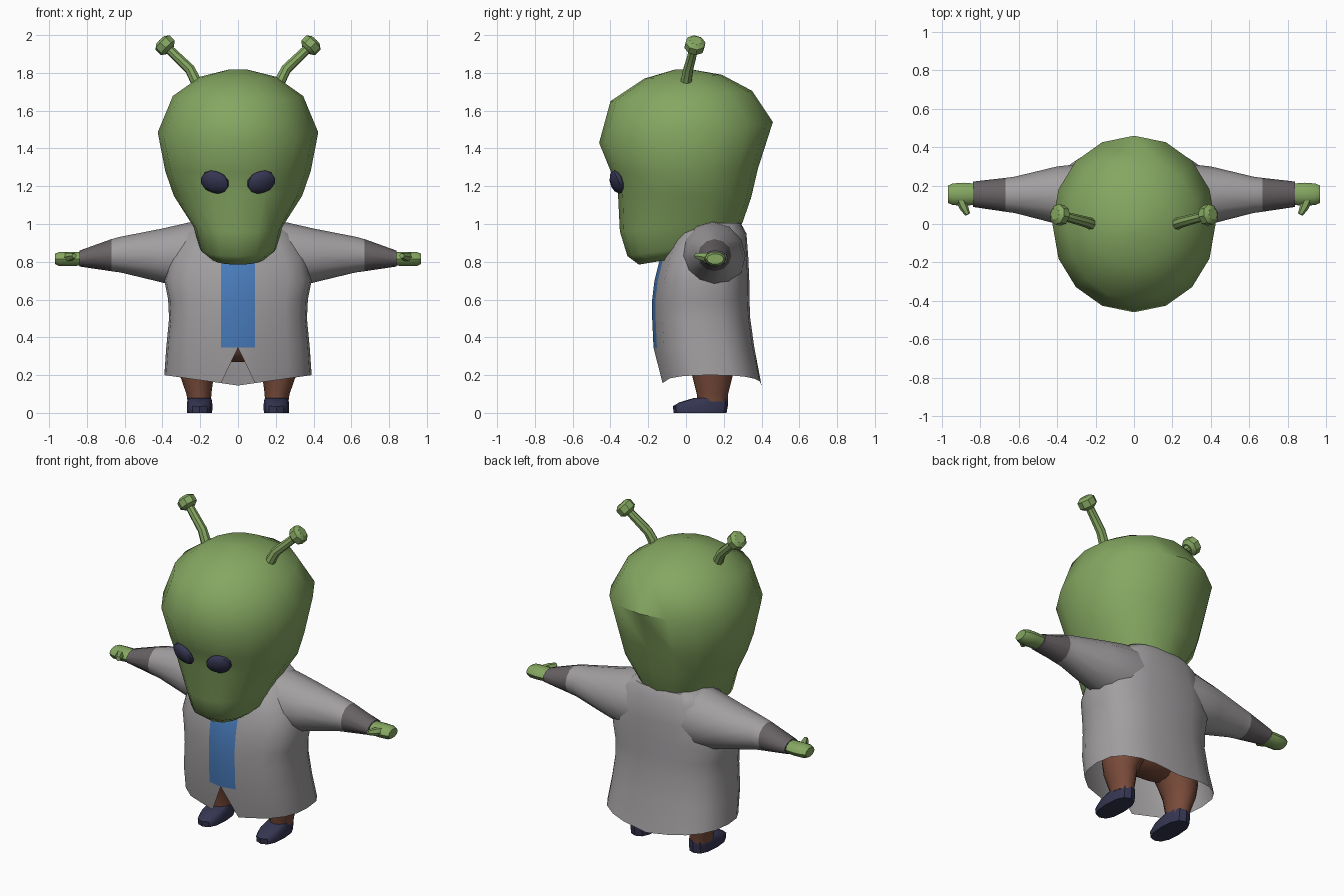
import bpy, bmesh, math
from mathutils import Vector, Matrix

if "Cube" in bpy.data.objects:
    bpy.data.objects.remove(bpy.data.objects["Cube"])


def material(name, rgb):
    m = bpy.data.materials.new(name)
    m.diffuse_color = (*rgb, 1)
    m.use_nodes = True
    m.node_tree.nodes["Principled BSDF"].inputs["Base Color"].default_value = m.diffuse_color
    return m


GREEN = material("green skin", (0.235, 0.385, 0.12))
GREY = material("grey cloth", (0.36, 0.345, 0.355))
DARK = material("dark grey cuff", (0.135, 0.12, 0.125))
BLUE = material("blue shirt", (0.065, 0.20, 0.50))
BROWN = material("brown trousers", (0.19, 0.07, 0.042))
NAVY = material("dark navy", (0.036, 0.036, 0.085))


def finish(name, bm, mats, angle=40):
    bmesh.ops.remove_doubles(bm, verts=bm.verts, dist=0.0005)
    bmesh.ops.recalc_face_normals(bm, faces=bm.faces)
    me = bpy.data.meshes.new(name)
    bm.to_mesh(me)
    bm.free()
    for m in mats:
        me.materials.append(m)
    ob = bpy.data.objects.new(name, me)
    bpy.context.collection.objects.link(ob)
    bpy.ops.object.select_all(action='DESELECT')
    ob.select_set(True)
    bpy.context.view_layer.objects.active = ob
    bpy.ops.object.shade_smooth_by_angle(angle=math.radians(angle))
    return ob


def loft(rings, start=True, end=True, bm=None):
    """Skin a list of closed rings, optionally capping both ends."""
    bm = bm or bmesh.new()
    vs = [[bm.verts.new(p) for p in r] for r in rings]
    n = len(rings[0])
    for a, b in zip(vs, vs[1:]):
        for i in range(n):
            j = (i + 1) % n
            bm.faces.new((a[i], a[j], b[j], b[i]))
    if start:
        bm.faces.new(vs[0][::-1])
    if end:
        bm.faces.new(vs[-1])
    return bm


def spow(v, e):
    return math.copysign(abs(v) ** e, v)


def flat_ring(yf, zf, yb, zb, rx, cx=0, n=16, p=2.0, angles=None):
    """Horizontal superellipse that may tilt from front (yf, zf) to back (yb, zb)."""
    out = []
    for a in angles or [360 * i / n for i in range(n)]:
        a = math.radians(a)
        t = (1 - spow(math.cos(a), 2 / p)) / 2
        out.append(Vector((cx + rx * spow(math.sin(a), 2 / p),
                           yf + (yb - yf) * t, zf + (zb - zf) * t)))
    return out


def side_ring(s, x, y, z, ry, rz, n=12):
    """Vertical ellipse across an arm."""
    return [Vector((s * x, y + ry * math.cos(2 * math.pi * i / n),
                    z + rz * math.sin(2 * math.pi * i / n))) for i in range(n)]


def tube(points, n=8, bm=None):
    """Tube through (point, radius) pairs."""
    pts = [Vector(p) for p, _ in points]
    rings = []
    for i, (_, r) in enumerate(points):
        d = (pts[min(i + 1, len(pts) - 1)] - pts[max(i - 1, 0)]).normalized()
        q = d.to_track_quat('Z', 'Y')
        rings.append([pts[i] + q @ Vector((r * math.cos(2 * math.pi * k / n),
                                           r * math.sin(2 * math.pi * k / n), 0)) for k in range(n)])
    return loft(rings, bm=bm)


# Head: tilted rings from crown to chin
head = [(-0.06, 1.817, 0.03, 1.818, 0.05, 2), (-0.22, 1.77, 0.19, 1.79, 0.20, 2),
        (-0.40, 1.65, 0.35, 1.705, 0.345, 2), (-0.46, 1.43, 0.46, 1.54, 0.425, 2.05),
        (-0.395, 1.27, 0.38, 1.29, 0.385, 2.1), (-0.36, 1.16, 0.345, 1.14, 0.34, 2.2),
        (-0.35, 0.96, 0.30, 1.01, 0.235, 2.4), (-0.31, 0.83, 0.26, 0.92, 0.205, 2.5),
        (-0.25, 0.785, 0.20, 0.86, 0.14, 2.3)]
finish("head", loft([flat_ring(*r[:5], p=r[5]) for r in head]), [GREEN], 50)

# Coat body, with the shirt strip and the split hem in front
half = [14, 38, 58, 75, 90, 108, 126, 145, 162]
ANG = [0] + half + [180] + [360 - a for a in half[::-1]]
body = [(0.15, -0.13, 0.40, 0.39), (0.345, -0.16, 0.362, 0.38), (0.50, -0.167, 0.34, 0.365),
        (0.60, -0.167, 0.336, 0.37), (0.70, -0.155, 0.335, 0.39), (0.82, -0.125, 0.33, 0.365),
        (0.95, -0.06, 0.32, 0.29), (1.005, 0.05, 0.29, 0.22)]
rings = []
for k, (z, yf, yb, rx) in enumerate(body):
    r = flat_ring(yf, z, yb, z, rx, p=2.6, angles=ANG)
    r[1].x, r[-1].x = 0.09, -0.09
    r[0].y -= 0.012
    if k == 0:
        for v in r:
            v.z = 0.20 - 0.055 * max(0, 1 - abs(v.x) / 0.39)
    rings.append(r)
rings[0][0] = rings[1][0].copy()
bm = loft(rings, start=False)
for f in bm.faces:
    c = f.calc_center_median()
    if abs(c.x) < 0.08 and c.y < 0.02 and 0.35 < c.z < 0.99:
        f.material_index = 1
finish("coat", bm, [GREY, BLUE], 50)

# Hips inside the coat
hips = [(0.27, 0.06, 0.12), (0.32, 0.13, 0.24), (0.42, 0.16, 0.29), (0.50, 0.15, 0.27)]
finish("hips", loft([flat_ring(0.13 - ry, z, 0.13 + ry, z, rx) for z, ry, rx in hips]), [BROWN])

for s, side in ((1, "left"), (-1, "right")):
    # Sleeve with dark cuff
    arm = [(0.15, 0.14, 0.83, 0.17, 0.19), (0.26, 0.145, 0.83, 0.17, 0.178),
           (0.40, 0.15, 0.833, 0.15, 0.143), (0.62, 0.152, 0.838, 0.095, 0.095),
           (0.67, 0.152, 0.835, 0.088, 0.085), (0.84, 0.155, 0.817, 0.066, 0.042)]
    bm = loft([side_ring(s, *a) for a in arm])
    for f in bm.faces:
        f.material_index = int(abs(f.calc_center_median().x) > 0.67)
    finish(side + "_sleeve", bm, [GREY, DARK])

    # Hand and thumb
    hand = [(0.82, 0.155, 0.816, 0.055, 0.037), (0.89, 0.155, 0.815, 0.06, 0.04),
            (0.945, 0.155, 0.815, 0.056, 0.04), (0.97, 0.155, 0.815, 0.045, 0.028)]
    bm = loft([side_ring(s, *h, n=10) for h in hand])
    tube([((s * 0.905, 0.13, 0.822), 0.027), ((s * 0.885, 0.085, 0.828), 0.023),
          ((s * 0.867, 0.05, 0.832), 0.014)], 6, bm)
    finish(side + "_hand", bm, [GREEN])

    # Trouser leg
    leg = [(0.06, 0.205, 0.062, 0.08), (0.10, 0.207, 0.066, 0.083),
           (0.20, 0.218, 0.090, 0.108), (0.28, 0.205, 0.115, 0.125), (0.38, 0.16, 0.13, 0.14)]
    finish(side + "_trouser_leg",
           loft([flat_ring(0.14 - ry, z, 0.14 + ry, z, rx, s * cx, 12) for z, cx, rx, ry in leg]), [BROWN])

    # Shoe
    shoe = [(-0.065, 0, 0.215, 0, 0.066), (-0.07, 0.035, 0.222, 0.04, 0.068),
            (-0.035, 0.056, 0.222, 0.075, 0.065), (0.045, 0.08, 0.215, 0.08, 0.06)]
    finish(side + "_shoe", loft([flat_ring(*q, cx=s * 0.203, n=12, p=2.5) for q in shoe]), [NAVY])

    # Eye: flattened, tilted to lie on the face
    bm = bmesh.new()
    bmesh.ops.create_uvsphere(bm, u_segments=10, v_segments=6, radius=1)
    rot = (Matrix.Rotation(s * 0.28, 4, 'Z') @ Matrix.Rotation(0.36, 4, 'X')
           @ Matrix.Rotation(-s * 0.35, 4, 'Y'))
    bm.transform(Matrix.Translation((s * 0.123, -0.365, 1.222)) @ rot
                 @ Matrix.Diagonal((0.08, 0.033, 0.062, 1)))
    finish(side + "_eye", bm, [NAVY])

    # Antenna: bent stalk with a faceted knob
    bm = tube([((s * 0.205, -0.005, 1.72), 0.032), ((s * 0.255, 0.012, 1.82), 0.028),
               ((s * 0.38, 0.045, 1.94), 0.024)])
    d = Vector((s * 0.70, 0.15, 0.70)).normalized()
    c = Vector((s * 0.385, 0.047, 1.945))
    tube([(c + d * t, r) for t, r in ((-0.035, 0.032), (-0.018, 0.054), (0.022, 0.054), (0.038, 0.032))], 8, bm)
    finish(side + "_antenna", bm, [GREEN], 30)
